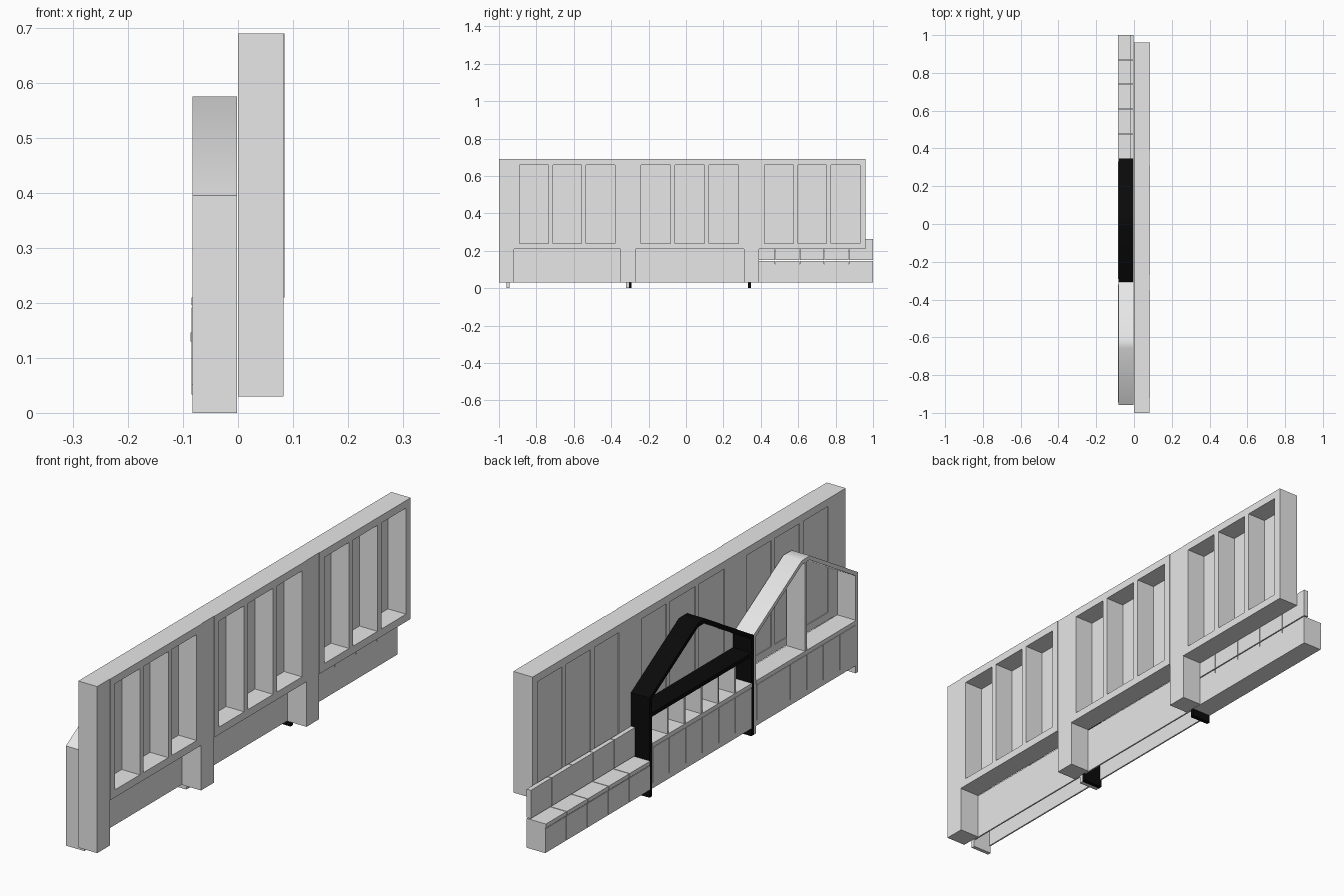
import bpy, bmesh
from mathutils import Matrix, Vector

if "Cube" in bpy.data.objects:
    bpy.data.objects.remove(bpy.data.objects["Cube"], do_unlink=True)


def material(name, value):
    m = bpy.data.materials.new(name)
    m.use_nodes = True
    colour = (value, value, value, 1)
    m.diffuse_color = colour
    m.node_tree.nodes["Principled BSDF"].inputs["Base Color"].default_value = colour
    return m


GREY = material("light grey", 0.8)
BLACK = material("black", 0.003)


def finish(name, bm, mat):
    bmesh.ops.recalc_face_normals(bm, faces=bm.faces)
    mesh = bpy.data.meshes.new(name)
    bm.to_mesh(mesh)
    bm.free()
    mesh.materials.append(mat)
    obj = bpy.data.objects.new(name, mesh)
    bpy.context.collection.objects.link(obj)
    return obj


def boxes(name, spans, mat=GREY):
    """One object from boxes, each given as (x range, y range, z range)."""
    bm = bmesh.new()
    for span in spans:
        low = Vector(s[0] for s in span)
        high = Vector(s[1] for s in span)
        size = Matrix.Diagonal((high - low).to_4d())
        bmesh.ops.create_cube(bm, size=1, matrix=Matrix.Translation((low + high) / 2) @ size)
    return finish(name, bm, mat)


def split(start, end, count, gap):
    """Equal intervals with a gap between neighbours."""
    width = (end - start - gap * (count - 1)) / count
    return [(start + i * (width + gap), start + i * (width + gap) + width) for i in range(count)]


# Wall: pillars standing between three window bays
WALL = (0, 0.083)
BASE, SILL, TOP = 0.03, 0.21, 0.69
BAYS = [(-0.92, -0.35), (-0.27, 0.31), (0.39, 0.96)]
pillars = [(-1, -0.92), (-0.35, -0.27), (0.31, 0.39)]
boxes("wall_pillars", [(WALL, p, (BASE, TOP)) for p in pillars])

for number, (a, b) in enumerate(BAYS, 1):
    face = (0, 0.085)
    rails = (0.24, 0.66)
    windows = split(a + 0.03, b - 0.03, 3, 0.024)
    edges = [a] + [v for w in windows for v in w] + [b]
    stiles = list(zip(edges[::2], edges[1::2]))
    frame = [(face, (a, b), (SILL, rails[0])), (face, (a, b), (rails[1], TOP))]
    frame += [(face, s, rails) for s in stiles]
    boxes(f"window_bay_{number}", frame)
    boxes(f"window_panels_{number}", [((0.003, 0.006), w, rails) for w in windows])

# Furniture modules behind the wall
FRONT, BACK = -0.083, -0.002
T = 0.015
COUNTER = 0.21


def gable_frame(name, a, b, mat):
    """House-shaped frame: legs, two slopes and a small flat ridge."""
    eave, ridge, mid, flat = 0.395, 0.575, (a + b) / 2, 0.026
    outer = [(a, 0), (a, eave), (mid - flat, ridge), (mid + flat, ridge), (b, eave), (b, 0)]
    inner = [(b - T, 0), (b - T, eave - 0.009), (mid + flat - 0.004, ridge - T),
             (mid - flat + 0.004, ridge - T), (a + T, eave - 0.009), (a + T, 0)]
    bm = bmesh.new()
    profile = bm.faces.new([bm.verts.new((FRONT, y, z)) for y, z in outer + inner])
    moved = bmesh.ops.extrude_face_region(bm, geom=[profile], use_keep_orig=True)["geom"]
    bmesh.ops.translate(bm, vec=(BACK - FRONT, 0, 0),
                        verts=[v for v in moved if isinstance(v, bmesh.types.BMVert)])
    obj = finish(name, bm, mat)
    bpy.ops.object.select_all(action="DESELECT")
    obj.select_set(True)
    bpy.context.view_layer.objects.active = obj
    bpy.ops.object.shade_smooth_by_angle(angle=0.7)


def cabinet(name, a, b):
    """Bottomless cupboard with a counter and six doors."""
    a, b = a + T, b - T
    body = (BASE, COUNTER - T)
    boxes(name + "_body", [((FRONT, FRONT + 0.006), (a, b), body),
                           ((BACK - 0.006, BACK), (a, b), body)])
    boxes(name + "_counter", [((FRONT - 0.002, BACK), (a, b), (COUNTER - T, COUNTER))])
    doors = split(a + 0.003, b - 0.003, 6, 0.005)
    boxes(name + "_doors", [((FRONT - 0.002, FRONT), d, (0.052, 0.192)) for d in doors])
    return a, b


END, JOINT, MIDDLE = -0.959, -0.306, 0.347

# Plain cupboard with a centre post under the ridge
gable_frame("grey_gable_frame", END, JOINT, GREY)
cabinet("display_cabinet", END, JOINT)
centre = (END + JOINT) / 2
boxes("centre_post", [((FRONT, BACK), (centre - T / 2, centre + T / 2), (COUNTER, 0.562))])

# Black framed cupboard with a row of cubbies and a shelf
gable_frame("black_gable_frame", JOINT, MIDDLE, BLACK)
a, b = cabinet("cubby_cabinet", JOINT, MIDDLE)
boxes("black_shelf", [((FRONT, BACK), (a, b), (0.315, 0.33))], BLACK)
cells = split(a, b, 6, 0.008)
boxes("cubby_dividers", [((FRONT, BACK), (p[1], q[0]), (COUNTER, 0.315))
                         for p, q in zip(cells, cells[1:])])

# Bench with five seats
boxes("bench_base", [((FRONT, BACK), (MIDDLE, 1), (BASE, 0.13))])
seats = split(MIDDLE, 1, 5, 0.003)
boxes("bench_front_panels", [((FRONT - 0.002, FRONT), s, (0.033, 0.127)) for s in seats])
boxes("seat_cushions", [((FRONT - 0.003, BACK), s, (0.13, 0.146)) for s in seats])
boxes("backrest_cushions", [((-0.02, BACK), s, (0.15, 0.262)) for s in seats])
